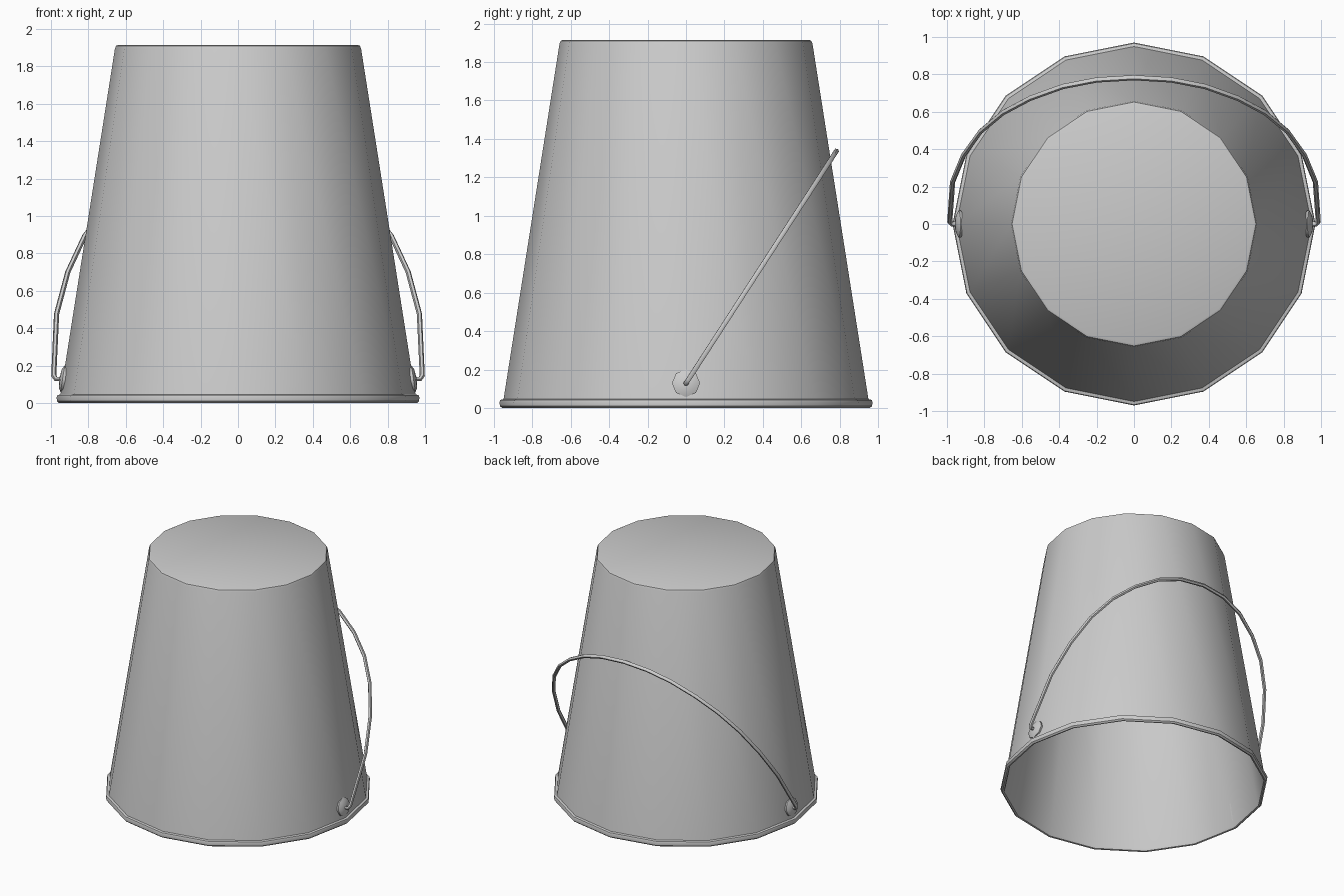
import bpy, bmesh, math
from mathutils import Matrix, Vector

if "Cube" in bpy.data.objects:
    bpy.data.objects.remove(bpy.data.objects["Cube"])


def finish(obj, angle):
    bpy.ops.object.select_all(action='DESELECT')
    obj.select_set(True)
    bpy.context.view_layer.objects.active = obj
    bpy.ops.object.shade_smooth_by_angle(angle=math.radians(angle))


def lathe(name, profile, sides, matrix=Matrix(), angle=40):
    """Revolve (radius, z) points; zero radius gives a pole."""
    bm = bmesh.new()
    rings = []
    for r, z in profile:
        n = 1 if r == 0 else sides
        rings.append([bm.verts.new((r * math.cos(i * math.tau / sides),
                                    r * math.sin(i * math.tau / sides), z)) for i in range(n)])
    for a, b in zip(rings, rings[1:]):
        for i in range(sides):
            j = (i + 1) % sides
            quad = [a[i % len(a)], a[j % len(a)], b[j % len(b)], b[i % len(b)]]
            bm.faces.new(list(dict.fromkeys(quad)))
    bmesh.ops.recalc_face_normals(bm, faces=bm.faces)
    mesh = bpy.data.meshes.new(name)
    bm.to_mesh(mesh)
    bm.free()
    obj = bpy.data.objects.new(name, mesh)
    bpy.context.collection.objects.link(obj)
    obj.matrix_world = matrix
    finish(obj, angle)
    return obj


# Upturned bucket: closed top, thin tapered wall, rolled lip at the ground
lathe("bucket", [
    (0, 1.915), (0.64, 1.915), (0.652, 1.91), (0.658, 1.895),
    (0.949, 0.046), (0.966, 0.042), (0.97, 0.03), (0.968, 0.01), (0.957, 0.0),
    (0.945, 0.003), (0.938, 0.02), (0.645, 1.89), (0, 1.89)], 16)

# Domed octagonal ears, following the wall slope
for side, label in ((1, "right"), (-1, "left")):
    tilt = Matrix.Translation((0.93 * side, 0, 0.128)) @ Matrix.Rotation(
        side * math.radians(90 - 9), 4, 'Y')
    lathe(label + "_ear", [(0, -0.01), (0.07, -0.01), (0.073, 0.008),
                           (0.05, 0.02), (0, 0.026)], 8, tilt, 50)

# Wire handle: half outline in the tilted plane (x, y), mirrored
half = [(0.925, 0.0), (0.973, 0.0), (0.985, 0.012), (0.97, 0.225), (0.91, 0.37),
        (0.82, 0.495), (0.70, 0.595), (0.555, 0.672), (0.38, 0.735), (0.2, 0.77)]
path = half + [(0, 0.782)] + [(-x, y) for x, y in reversed(half)]
curve = bpy.data.curves.new("handle", 'CURVE')
curve.dimensions = '3D'
curve.bevel_depth = 0.014
curve.bevel_resolution = 1
curve.use_fill_caps = True
spline = curve.splines.new('POLY')
spline.points.add(len(path) - 1)
for p, (x, y) in zip(spline.points, path):
    p.co = (x, y, 0.128 + 1.545 * y, 1)
handle = bpy.data.objects.new("handle", curve)
bpy.context.collection.objects.link(handle)
bpy.ops.object.select_all(action='DESELECT')
handle.select_set(True)
bpy.context.view_layer.objects.active = handle
bpy.ops.object.convert(target='MESH')
finish(bpy.context.view_layer.objects.active, 60)
